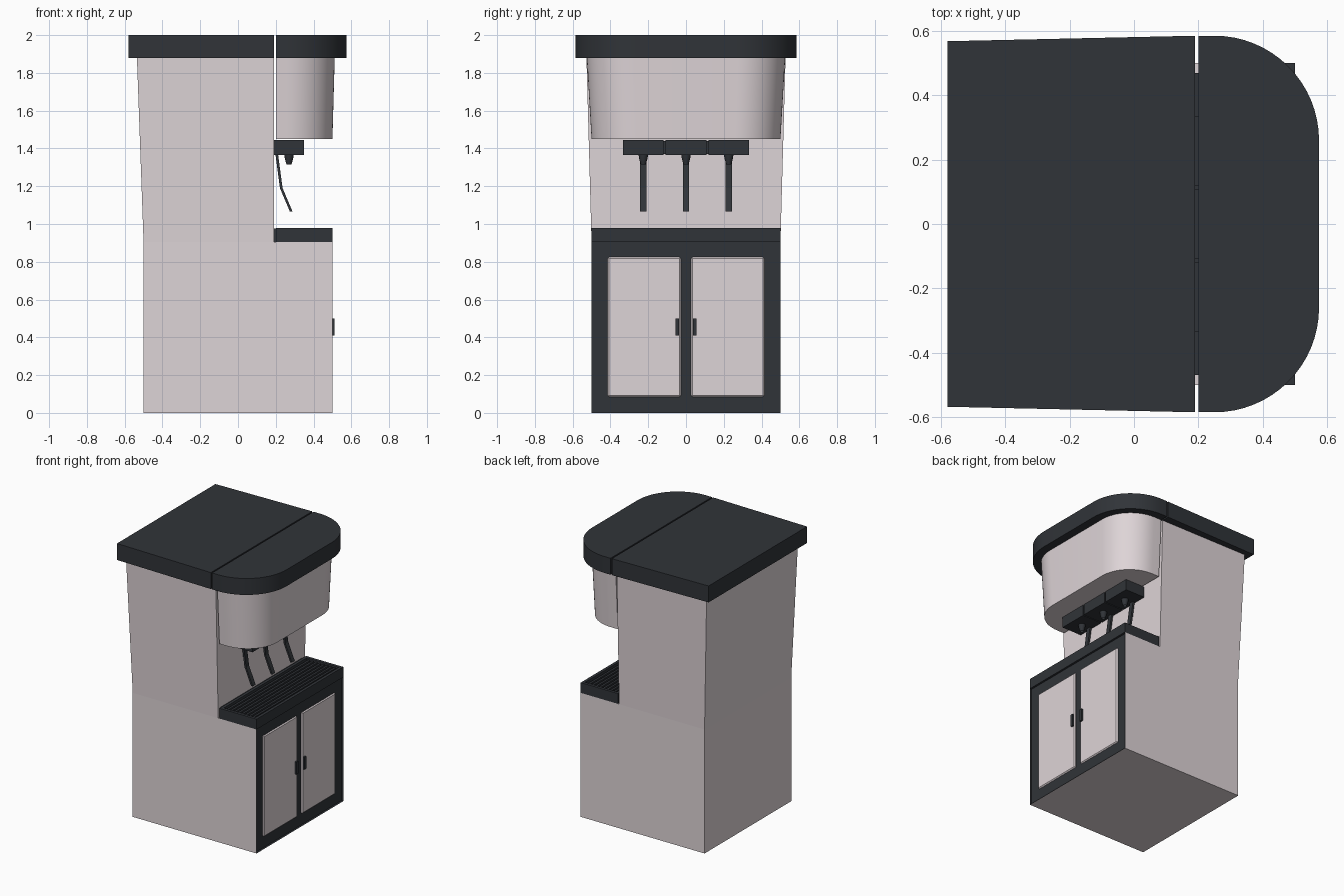
import bpy, bmesh, math
from mathutils import Vector

if "Cube" in bpy.data.objects:
    bpy.data.objects.remove(bpy.data.objects["Cube"])


def material(name, rgb):
    m = bpy.data.materials.new(name)
    m.diffuse_color = (*rgb, 1)
    m.use_nodes = True
    m.node_tree.nodes["Principled BSDF"].inputs["Base Color"].default_value = m.diffuse_color
    return m


SHELL = material("pale_shell", (0.73, 0.66, 0.68))
DARK = material("dark_plastic", (0.03, 0.034, 0.04))


def finish(name, bm, *mats, smooth=False):
    bmesh.ops.recalc_face_normals(bm, faces=bm.faces)
    mesh = bpy.data.meshes.new(name)
    bm.to_mesh(mesh)
    bm.free()
    for m in mats:
        mesh.materials.append(m)
    ob = bpy.data.objects.new(name, mesh)
    bpy.context.collection.objects.link(ob)
    if smooth:
        bpy.ops.object.select_all(action='DESELECT')
        ob.select_set(True)
        bpy.context.view_layer.objects.active = ob
        bpy.ops.object.shade_smooth_by_angle(angle=math.radians(30))
    return ob


def loft(name, rings, mat, smooth=False):
    """Closed solid through rings of 3D points."""
    bm = bmesh.new()
    loops = [[bm.verts.new(p) for p in r] for r in rings]
    n = len(loops[0])
    for a, b in zip(loops, loops[1:]):
        for i in range(n):
            j = (i + 1) % n
            bm.faces.new((a[i], a[j], b[j], b[i]))
    bm.faces.new(loops[0][::-1])
    bm.faces.new(loops[-1])
    return finish(name, bm, mat, smooth=smooth)


def rect(x0, x1, y0, y1, z):
    return [(x0, y0, z), (x1, y0, z), (x1, y1, z), (x0, y1, z)]


def box(name, x, y, z, mat):
    return loft(name, [rect(*x, *y, z[0]), rect(*x, *y, z[1])], mat)


def d_shape(x0, x1, w, r, z, steps=16):
    """Plan outline, straight at the back and rounded at both front corners."""
    arc = [(x1 - r + r * math.cos(t), w - r + r * math.sin(t))
           for t in (math.pi / 2 * i / steps for i in range(steps + 1))]
    pts = [(x0, -w)] + [(x, -y) for x, y in reversed(arc)] + arc + [(x0, w)]
    return [(x, y, z) for x, y in pts]


def face_at(bm, axis, value):
    return [f for f in bm.faces
            if all(abs(v.co[axis] - value) < 1e-4 for v in f.verts)]


# Cabinet with a shallow dark recess for the doors
bm = bmesh.new()
lo = [bm.verts.new(p) for p in rect(-.5, .5, -.5, .5, 0)]
hi = [bm.verts.new(p) for p in rect(-.5, .5, -.5, .5, .905)]
for i in range(4):
    j = (i + 1) % 4
    bm.faces.new((lo[i], lo[j], hi[j], hi[i]))
bm.faces.new(lo[::-1])
bm.faces.new(hi)
front = face_at(bm, 0, .5)
bmesh.ops.inset_region(bm, faces=front, thickness=.06)
front[0].material_index = 1
bmesh.ops.inset_region(bm, faces=front, thickness=.0001, depth=-.015)
finish("cabinet", bm, SHELL, DARK)

# Flaring back column and its lid
loft("back_column", [rect(-.5, .19, -.5, .5, .905),
                     rect(-.535, .19, -.527, .527, 1.88)], SHELL)
lid_plan = [(-.58, -.568), (.19, -.585), (.19, .585), (-.58, .568)]
loft("back_lid", [[(x, y, z) for x, y in lid_plan] for z in (1.88, 2)], DARK)

# Rounded dispensing head and its lid
loft("dispenser_head", [d_shape(.2, .5, .5, .24, 1.45),
                        d_shape(.2, .512, .525, .25, 1.88)], SHELL, True)
loft("front_lid", [d_shape(.2, .575, .585, .325, z) for z in (1.88, 2)], DARK, True)

# Drip tray: recessed block with slats
bm = bmesh.new()
bmesh.ops.create_cube(bm, size=1)
for v in bm.verts:
    v.co = Vector((.35 + v.co.x * .3, v.co.y, .9425 + v.co.z * .075))
top = face_at(bm, 2, .98)
bmesh.ops.inset_region(bm, faces=top, thickness=.03)
bmesh.ops.inset_region(bm, faces=top, thickness=.0001, depth=-.03)
finish("drip_tray", bm, DARK)
for i in range(8):
    x = .246 + i * .0297
    box(f"tray_slat_{i + 1}", (x - .008, x + .008), (-.47, .47), (.95, .974), DARK)
box("tray_back_strip", (.19, .2), (-.47, .47), (.905, .975), DARK)

# Doors and handles, one per side
for s, side in ((-1, "left"), (1, "right")):
    y = sorted((s * .027, s * .415))
    door = box(f"{side}_door", (.484, .499), y, (.085, .825), SHELL)
    bev = door.modifiers.new("edge", 'BEVEL')
    bev.width = .008
    bev.segments = 1
    box(f"{side}_handle", (.495, .512), sorted((s * .036, s * .056)), (.41, .5), DARK)

# Three valves, each with block, nozzle and lever
lever_path = [(.205, 1.37), (.229, 1.19), (.282, 1.065)]
for i, y in enumerate((-.226, 0, .226), 1):
    box(f"valve_block_{i}", (.19, .35), (y - .108, y + .108), (1.365, 1.445), DARK)
    rings = [[(.27 + r * math.cos(a), y + r * math.sin(a), z)
              for a in (math.tau * k / 16 for k in range(16))]
             for r, z in ((.025, 1.365), (.022, 1.345), (.013, 1.315), (.009, 1.335))]
    loft(f"nozzle_{i}", rings, DARK, True)
    loft(f"lever_{i}", [[(x - .007, y - .017, z), (x + .007, y - .017, z),
                         (x + .007, y + .017, z), (x - .007, y + .017, z)]
                        for x, z in lever_path], DARK)
# Slim links joining the valve blocks
for s in (-1, 1):
    box("valve_link", (.19, .34), (s * .113 - .006, s * .113 + .006), (1.37, 1.44), DARK)
